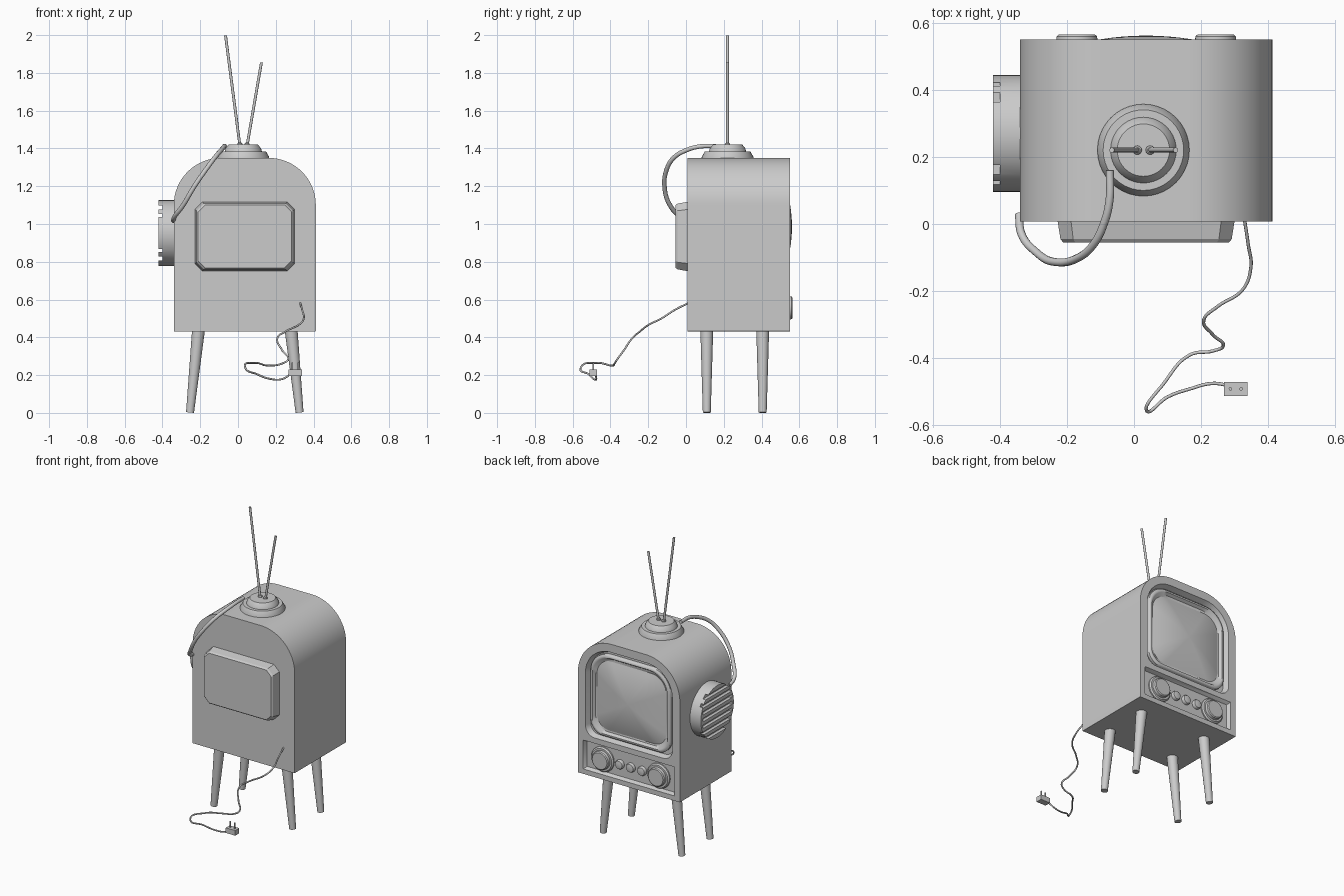
import bpy, bmesh, math
from mathutils import Vector

if "Cube" in bpy.data.objects:
    bpy.data.objects.remove(bpy.data.objects["Cube"])

grey = bpy.data.materials.new("plain grey")
grey.diffuse_color = (0.6, 0.6, 0.6, 1)
grey.use_nodes = True
grey.node_tree.nodes["Principled BSDF"].inputs["Base Color"].default_value = grey.diffuse_color
CX = 0.036  # centre line of the cabinet


def finish(name, bm):
    bmesh.ops.recalc_face_normals(bm, faces=bm.faces)
    me = bpy.data.meshes.new(name)
    bm.to_mesh(me)
    bm.free()
    ob = bpy.data.objects.new(name, me)
    bpy.context.collection.objects.link(ob)
    me.materials.append(grey)
    return ob


def smooth(ob, angle=32):
    bpy.ops.object.select_all(action='DESELECT')
    ob.select_set(True)
    bpy.context.view_layer.objects.active = ob
    bpy.ops.object.shade_smooth_by_angle(angle=math.radians(angle))
    return ob


def skin(name, rings):
    """Closed solid through a list of equal point rings, capped at both ends."""
    bm = bmesh.new()
    vs = [[bm.verts.new(p) for p in r] for r in rings]
    n = len(vs[0])
    for a, b in zip(vs, vs[1:]):
        for i in range(n):
            j = (i + 1) % n
            bm.faces.new((a[i], a[j], b[j], b[i]))
    bm.faces.new(vs[0])
    bm.faces.new(vs[-1])
    return finish(name, bm)


def outline(y, hw, z0, z1, r_bot, r_top, n):
    """Rounded rectangle in the xz plane, n segments per corner."""
    pts = []
    for sx, z, r, a0 in ((1, z0 + r_bot, r_bot, -90), (1, z1 - r_top, r_top, 0),
                         (-1, z1 - r_top, r_top, 90), (-1, z0 + r_bot, r_bot, 180)):
        for i in range(n + 1):
            a = math.radians(a0 + 90 * i / n)
            pts.append((CX + sx * (hw - r) + r * math.cos(a), y, z + r * math.sin(a)))
    return pts


def lathe(name, origin, axis, profile, n=32):
    """Turned part: profile of (radius, distance along axis)."""
    q = Vector(axis).to_track_quat('Z', 'Y')
    rings = [[Vector(origin) + q @ Vector((r * math.cos(2 * math.pi * i / n),
                                           r * math.sin(2 * math.pi * i / n), h))
              for i in range(n)] for r, h in profile]
    return smooth(skin(name, rings))


def rod(name, p0, p1, r0, r1, n=16):
    d = Vector(p1) - Vector(p0)
    return lathe(name, p0, d, [(r0, 0), (r1, d.length)], n)


def boxes(name, specs):
    bm = bmesh.new()
    for c, s in specs:
        g = bmesh.ops.create_cube(bm, size=1)
        for v in g['verts']:
            v.co = Vector(c) + Vector([v.co[k] * s[k] for k in range(3)])
    return finish(name, bm)


def cut(ob, cutter):
    cutter.hide_render = True
    m = ob.modifiers.new("cut", 'BOOLEAN')
    m.operation, m.solver, m.object = 'DIFFERENCE', 'EXACT', cutter
    bpy.context.view_layer.objects.active = ob
    bpy.ops.object.modifier_apply(modifier=m.name)
    bpy.data.objects.remove(cutter)


def cable(name, pts, r):
    cu = bpy.data.curves.new(name, 'CURVE')
    cu.dimensions, cu.bevel_depth, cu.bevel_resolution = '3D', r, 3
    cu.resolution_u, cu.use_fill_caps = 8, True
    sp = cu.splines.new('BEZIER')
    sp.bezier_points.add(len(pts) - 1)
    for b, p in zip(sp.bezier_points, pts):
        b.co = p
        b.handle_left_type = b.handle_right_type = 'AUTO'
    ob = bpy.data.objects.new(name, cu)
    bpy.context.collection.objects.link(ob)
    cu.materials.append(grey)
    bpy.ops.object.select_all(action='DESELECT')
    ob.select_set(True)
    bpy.context.view_layer.objects.active = ob
    bpy.ops.object.convert(target='MESH')
    smooth(bpy.context.view_layer.objects.active, 40)


# Cabinet: arched box with recesses for the screen and the control panel
body = skin("cabinet", [outline(y, 0.376, 0.432, 1.35, 0.001, 0.25, 16) for y in (0.008, 0.55)])
cut(body, skin("screen_cutter", [outline(0.515, 0.305, 0.705, 1.28, 0.06, 0.17, 10),
                                 outline(0.56, 0.325, 0.69, 1.30, 0.07, 0.19, 10)]))
cut(body, skin("panel_cutter", [outline(0.525, 0.325, 0.475, 0.645, 0.004, 0.004, 2),
                                outline(0.56, 0.342, 0.46, 0.662, 0.004, 0.004, 2)]))
smooth(body)

# Screen surround with a rounded lip, then the bulging glass
smooth(skin("screen_surround", [
    outline(y, 0.295 - i, 0.715 + i, 1.265 - i, 0.09, 0.14, 10)
    for i, y in ((0, 0.505), (0, 0.532), (0.008, 0.54), (0.018, 0.54), (0.03, 0.522))]), 50)
CZ = 0.985
edge = outline(0, 0.262, 0.75, 1.225, 0.09, 0.11, 10)
rings = [[(x, 0.51, z) for x, y, z in edge]]
for k in range(9):
    s = 1 - k / 8 * 0.98
    rings.append([(CX + (x - CX) * s, 0.52 + 0.041 * (1 - s * s), CZ + (z - CZ) * s)
                  for x, y, z in edge])
smooth(skin("screen_glass", rings), 40)

# Control knobs: two large, three small
for i, x in enumerate((-0.17, 0.243)):
    lathe(f"large_knob_{i + 1}", (x, 0.515, 0.556), (0, 1, 0),
          [(0.082, 0), (0.082, 0.018), (0.074, 0.026), (0.062, 0.026),
           (0.06, 0.044), (0.054, 0.049)], 40)
for i, x in enumerate((-0.048, 0.035, 0.116)):
    lathe(f"small_knob_{i + 1}", (x, 0.515, 0.556), (0, 1, 0),
          [(0.03, 0), (0.03, 0.022), (0.026, 0.03), (0.012, 0.033)], 24)

# Rear housing: chamfered block
skin("rear_housing", [outline(0.012, 0.264, 0.75, 1.118, 0.04, 0.04, 1),
                      outline(-0.045, 0.255, 0.76, 1.108, 0.038, 0.038, 1),
                      outline(-0.055, 0.247, 0.768, 1.10, 0.036, 0.036, 1)])

# Side speaker: drum with horizontal slots
drum = lathe("side_speaker", (-0.32, 0.27, 0.952), (-1, 0, 0), [(0.174, 0), (0.174, 0.1)], 48)
cut(drum, boxes("slot_cutter", [((-0.42, 0.27, 0.952 + k * 0.045), (0.042, 0.304, 0.022))
                                for k in range(-3, 4)]))
smooth(drum)

# Legs: tapered and splayed outwards
for row, y in (("rear", 0.11), ("front", 0.406)):
    for side, sx in (("left", -1), ("right", 1)):
        rod(f"{row}_{side}_leg", (CX + sx * 0.29, y, 0.002), (CX + sx * 0.245, y, 0.44),
            0.021, 0.034, 24)

# Aerial base, sockets and rods
lathe("aerial_base", (0.028, 0.22, 1.335), (0, 0, 1),
      [(0.137, 0), (0.137, 0.02), (0.12, 0.05), (0.098, 0.05),
       (0.094, 0.065), (0.078, 0.085)], 40)
for side, a, b in (("left", (0.01, 0.22, 1.415), (-0.066, 0.22, 1.998)),
                   ("right", (0.048, 0.22, 1.415), (0.124, 0.22, 1.855))):
    lathe(f"{side}_aerial_socket", (a[0], a[1], 1.41), (0, 0, 1),
          [(0.014, 0), (0.013, 0.016), (0.008, 0.021)], 16)
    rod(f"{side}_aerial", a, b, 0.0075, 0.0075)

# Thick aerial lead looping round to the side
cable("aerial_lead", [(-0.072, 0.16, 1.413), (-0.073, 0.07, 1.41), (-0.09, 0.0, 1.39),
                      (-0.12, -0.06, 1.355), (-0.165, -0.10, 1.295), (-0.237, -0.113, 1.19),
                      (-0.29, -0.085, 1.10), (-0.335, -0.03, 1.04), (-0.343, 0.03, 1.017)], 0.012)

# Mains cord and plug
cable("mains_cord", [(0.328, 0.02, 0.585), (0.34, -0.06, 0.545), (0.348, -0.13, 0.50),
                     (0.324, -0.195, 0.468), (0.25, -0.245, 0.43), (0.208, -0.285, 0.395),
                     (0.235, -0.33, 0.33), (0.266, -0.363, 0.285), (0.235, -0.378, 0.262),
                     (0.166, -0.39, 0.25), (0.09, -0.473, 0.265), (0.038, -0.557, 0.24),
                     (0.10, -0.515, 0.205), (0.17, -0.49, 0.18), (0.23, -0.475, 0.178),
                     (0.28, -0.48, 0.205)], 0.005)
boxes("plug", [((0.303, -0.491, 0.212), (0.07, 0.042, 0.034))])
for i, x in enumerate((0.287, 0.319)):
    rod(f"plug_pin_{i + 1}", (x, -0.491, 0.22), (x, -0.491, 0.268), 0.005, 0.005, 12)
